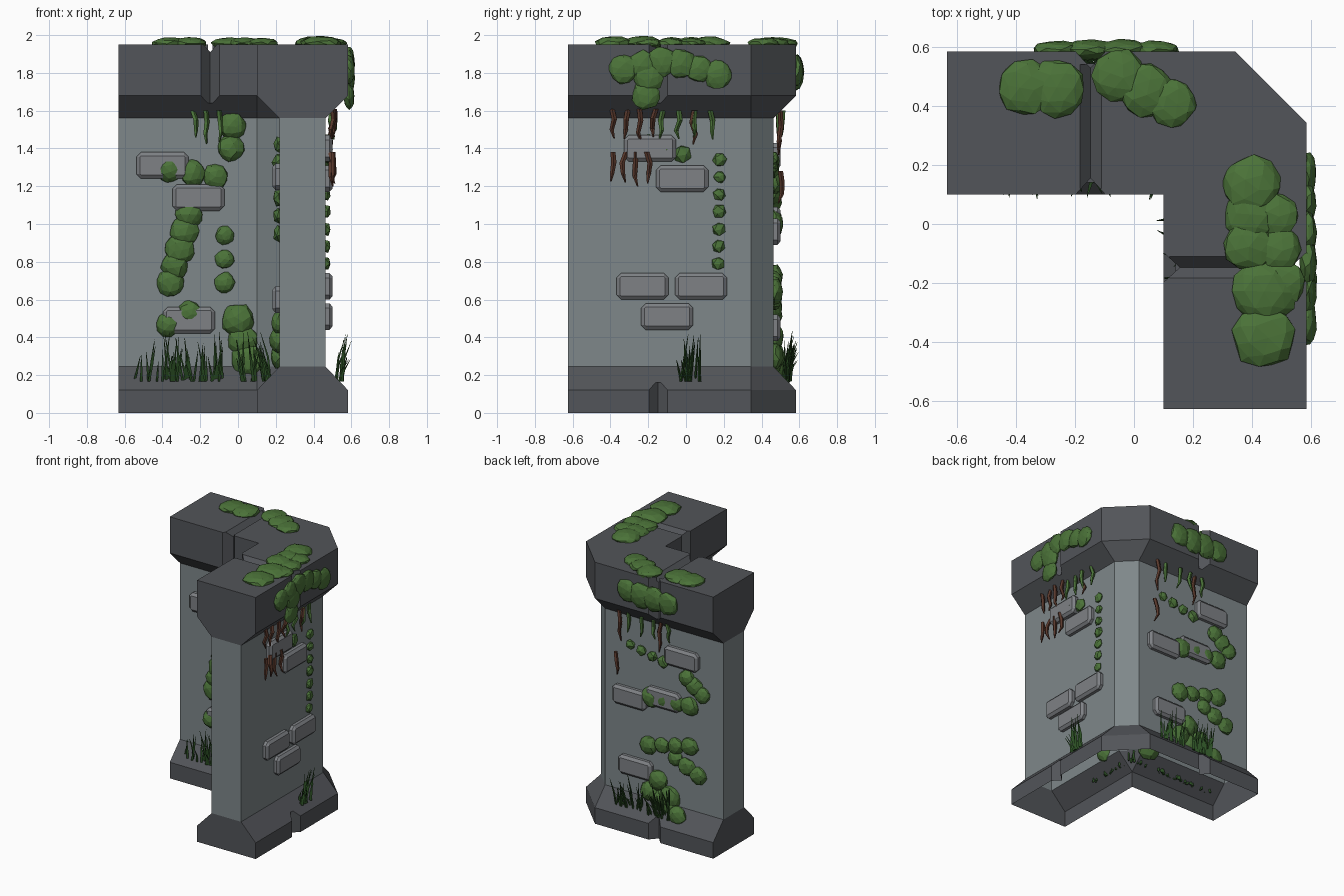
import bpy, bmesh, math, random
from mathutils import Vector, Matrix

if "Cube" in bpy.data.objects:
    bpy.data.objects.remove(bpy.data.objects["Cube"])

random.seed(4)


def material(name, r, g, b):
    m = bpy.data.materials.new(name)
    m.diffuse_color = (r, g, b, 1)
    m.use_nodes = True
    m.node_tree.nodes["Principled BSDF"].inputs["Base Color"].default_value = m.diffuse_color
    return m


TRIM = material("dark stone", 0.085, 0.09, 0.10)
WALL = material("wall stone", 0.21, 0.245, 0.255)
BRICK = material("brick grey", 0.21, 0.22, 0.235)
MOSS = material("moss green", 0.07, 0.17, 0.04)
GRASS = material("grass green", 0.025, 0.08, 0.018)
BARK = material("root brown", 0.10, 0.04, 0.025)


def finish(bm, name, *mats):
    me = bpy.data.meshes.new(name)
    bmesh.ops.recalc_face_normals(bm, faces=bm.faces)
    bm.to_mesh(me)
    bm.free()
    ob = bpy.data.objects.new(name, me)
    bpy.context.collection.objects.link(ob)
    for m in mats:
        me.materials.append(m)
    return ob


def bridge(bm, loops):
    for p, q in zip(loops, loops[1:]):
        for i in range(len(p)):
            j = (i + 1) % len(p)
            bm.faces.new((p[i], p[j], q[j], q[i]))


# Corner wall: L-shaped plan lofted through base, shaft and cap
def plan(d):
    return [(-0.633, 0.463 + d), (0.343, 0.463 + d), (0.463 + d, 0.343),
            (0.463 + d, -0.625), (0.22 - d, -0.625), (0.22 - d, 0.1),
            (0.1, 0.22 - d), (-0.633, 0.22 - d)]


bm = bmesh.new()
rings = [[bm.verts.new((x, y, z)) for x, y in plan(d)] for z, d in
         ((0, .12), (.12, .12), (.245, 0), (1.56, 0), (1.68, .12), (1.95, .12))]
bridge(bm, rings)
bm.faces.new(rings[0])
bm.faces.new(rings[-1])
bmesh.ops.remove_doubles(bm, verts=bm.verts, dist=0.0005)
body = finish(bm, "corner_wall", TRIM, WALL)


# V-shaped joints cut in the cap and base
def joint(p, q, along):
    """Diamond prism from p to q, wider across than deep, used as a cutter."""
    p, q, t = Vector(p), Vector(q), Vector(along)
    n = (q - p).normalized().cross(t)
    bm = bmesh.new()
    loops = [[bm.verts.new(c + o) for o in (t * .05, n * .055, t * -.05, n * -.055)]
             for c in (p, q)]
    bridge(bm, loops)
    bm.faces.new(loops[0])
    bm.faces.new(loops[1])
    cut = finish(bm, "joint_cutter")
    cut.hide_render = True
    mod = body.modifiers.new("joint", 'BOOLEAN')
    mod.operation, mod.solver, mod.object = 'DIFFERENCE', 'EXACT', cut
    bpy.context.view_layer.objects.active = body
    bpy.ops.object.modifier_apply(modifier=mod.name)
    bpy.data.objects.remove(cut)


X, Y = (1, 0, 0), (0, 1, 0)
for along in (X, Y):
    def spot(depth, z):
        return (-.147, depth, z) if along == X else (depth, -.147, z)
    joint(spot(.1, 1.64), spot(.1, 2), along)
    joint(spot(.583, 1.64), spot(.583, 2), along)
    joint(spot(.583, -.05), spot(.583, .16), along)
    joint(spot(.12, 1.965), spot(.54, 1.965), along)

# Open underside, then colour by height
bm = bmesh.new()
bm.from_mesh(body.data)
under = [f for f in bm.faces if all(v.co.z < 0.001 for v in f.verts)]
bmesh.ops.delete(bm, geom=under, context='FACES')
for f in bm.faces:
    f.material_index = int(0.27 < f.calc_center_median().z < 1.54)
bm.to_mesh(body.data)
bm.free()

# Wall sides: surface offset, outward normal, along direction
SIDES = {"front": ((0, .22, 0), (0, -1, 0), X), "right": ((.463, 0, 0), X, Y),
         "back": ((0, .463, 0), Y, X), "inner": ((.22, 0, 0), (-1, 0, 0), Y),
         "top": ((0, 0, 1.95), (0, 0, 1), X)}


def frame(side, a, b, out=0.0):
    """Local axes: x along the side, y up it, z outward."""
    o, n, t = (Vector(v) for v in SIDES[side])
    u = Vector(Y) if side == "top" else Vector((0, 0, 1))
    if side != "top":
        out += min(0.12, max(0, 0.245 - b, b - 1.56))
    m = Matrix((t, u, n)).transposed().to_4x4()
    m.translation = o + t * a + u * b + n * out
    return m


# Raised bricks with chamfered fronts
def bricks(side, *spots):
    bm = bmesh.new()
    for a, z in spots:
        m = frame(side, a, z)
        loops = []
        for inset, c, d in ((0, .025, -.01), (0, .025, .022), (.019, .006, .038)):
            w, h = .138 - inset, .07 - inset
            pts = []
            for sx, sy in ((1, 1), (-1, 1), (-1, -1), (1, -1)):
                pair = [(sx * w, sy * (h - c)), (sx * (w - c), sy * h)]
                pts += pair if sx * sy > 0 else pair[::-1]
            loops.append([bm.verts.new(m @ Vector((x, y, d))) for x, y in pts])
        bridge(bm, loops)
        bm.faces.new(loops[-1])
    finish(bm, "bricks_" + side, BRICK)


bricks("front", (-.4, 1.31), (-.21, 1.14), (-.26, .49))
bricks("right", (-.19, 1.4), (-.02, 1.24), (-.23, .67), (.08, .67), (-.1, .51))
bricks("back", (-.3, 1.36), (-.15, 1.02), (.13, .96), (.08, .45))
bricks("inner", (-.2, 1.25), (-.1, .6))


# Moss trails: lumps strung from one point to another (along, up, along, up, radius)
def moss(side, *trails):
    bm = bmesh.new()
    for a0, b0, a1, b1, r in trails:
        n = max(1, round(math.hypot(a1 - a0, b1 - b0) / max(.1, 1.3 * r)))
        for i in range(n + 1):
            a, b = a0 + (a1 - a0) * i / n, b0 + (b1 - b0) * i / n
            s = r * random.uniform(.88, 1.12)
            deep = .38 if side == "top" or b > 1.6 else .65
            geo = bmesh.ops.create_icosphere(bm, subdivisions=2 if r > .05 else 1, radius=s)
            spin = Matrix.Rotation(random.uniform(0, 6), 4, Vector((.3, .5, 1)))
            m = frame(side, a, b, .005) @ Matrix.Diagonal((1, 1, deep, 1)) @ spin
            for v in geo["verts"]:
                v.co = m @ (v.co * random.uniform(.9, 1.06))
    finish(bm, "moss_" + side, MOSS)


moss("front", (-.03, 1.52, -.04, 1.4, .08), (-.36, 1.29, -.12, 1.25, .075),
     (-.26, 1.05, -.36, .69, .075), (-.07, .94, -.07, .69, .055),
     (-.37, .47, -.26, .53, .07), (0, .49, .05, .28, .085))
moss("right", (.18, 1.34, .17, .79, .037), (-.2, 1.43, -.02, 1.37, .048),
     (-.33, 1.82, -.13, 1.86, .085), (-.2, 1.78, -.21, 1.68, .08),
     (-.03, 1.85, .17, 1.79, .08))
moss("back", (.13, 1.35, -.14, 1.29, .045), (-.04, 1, -.36, 1.02, .07),
     (-.34, 1.22, -.46, 1.13, .065), (-.02, .64, -.36, .72, .065),
     (-.24, .6, -.43, .52, .065), (-.03, .3, -.29, .2, .065),
     (-.1, .4, -.2, .3, .085), (-.26, 1.8, .07, 1.81, .09))
moss("inner", (-.1, 1.42, 0, .95, .05), (-.15, .48, -.06, .3, .07))
moss("top", (-.36, .46, -.26, .46, .09), (-.05, .5, .13, .41, .085),
     (.4, .13, .39, -.07, .1), (.48, .03, .5, -.2, .08), (.44, -.23, .44, -.38, .1))


# Tapered strands for grass, leaves and roots
def strand(bm, pts, radii, sides):
    loops = [[bm.verts.new(p + Vector((r * math.cos(k * math.tau / sides),
                                       r * math.sin(k * math.tau / sides), 0)))
              for k in range(sides)] for p, r in zip(pts, radii)]
    bridge(bm, loops)
    bm.faces.new(loops[0])
    bm.faces.new(loops[-1])


# Grass tufts on the base ledge: side, centre, half spread, blades
bm = bmesh.new()
for side, c, spread, count in (("front", -.22, .14, 34), ("front", -.44, .12, 14),
                               ("front", .1, .08, 14), ("right", .02, .055, 16),
                               ("back", .1, .1, 18), ("back", -.18, .12, 24),
                               ("inner", -.09, .16, 20)):
    for _ in range(count):
        m = frame(side, c + random.uniform(-spread, spread), .165, random.uniform(-.03, .01))
        h, lean, tilt = random.uniform(.09, .27), random.uniform(0, .06), random.uniform(-.04, .04)
        strand(bm, [m @ Vector((tilt * t, h * t, lean * t * t)) for t in (0, .5, 1)],
               (.008, .007, .001), 3)
finish(bm, "grass", GRASS)


# Strands hanging below the cap: side, first and last position, count, top, length
def hanging(name, mat, *rows):
    bm = bmesh.new()
    for side, a0, a1, count, top, length in rows:
        for i in range(count):
            a = a0 + (a1 - a0) * i / max(1, count - 1)
            m, drop = frame(side, a, top, .03), length * random.uniform(.85, 1.15)
            base = frame(side, a, 1.5, .035)
            strand(bm, [base @ Vector((random.uniform(-.012, .012), top - 1.5 - drop * t,
                                       random.uniform(-.012, .015))) for t in (0, .35, .7, 1)],
                   (.014, .015, .012, .004), 5)
    finish(bm, name, mat)


hanging("roots", BARK, ("right", -.39, -.17, 4, 1.61, .17), ("right", .04, .04, 1, 1.6, .16),
        ("right", -.39, -.2, 4, 1.38, .18), ("back", -.13, .2, 2, 1.6, .21),
        ("back", .22, .22, 1, 1.28, .18))
hanging("hanging_leaves", MOSS, ("front", -.23, -.1, 3, 1.6, .16),
        ("right", -.13, .13, 4, 1.6, .16), ("back", -.2, .13, 4, 1.6, .16))
